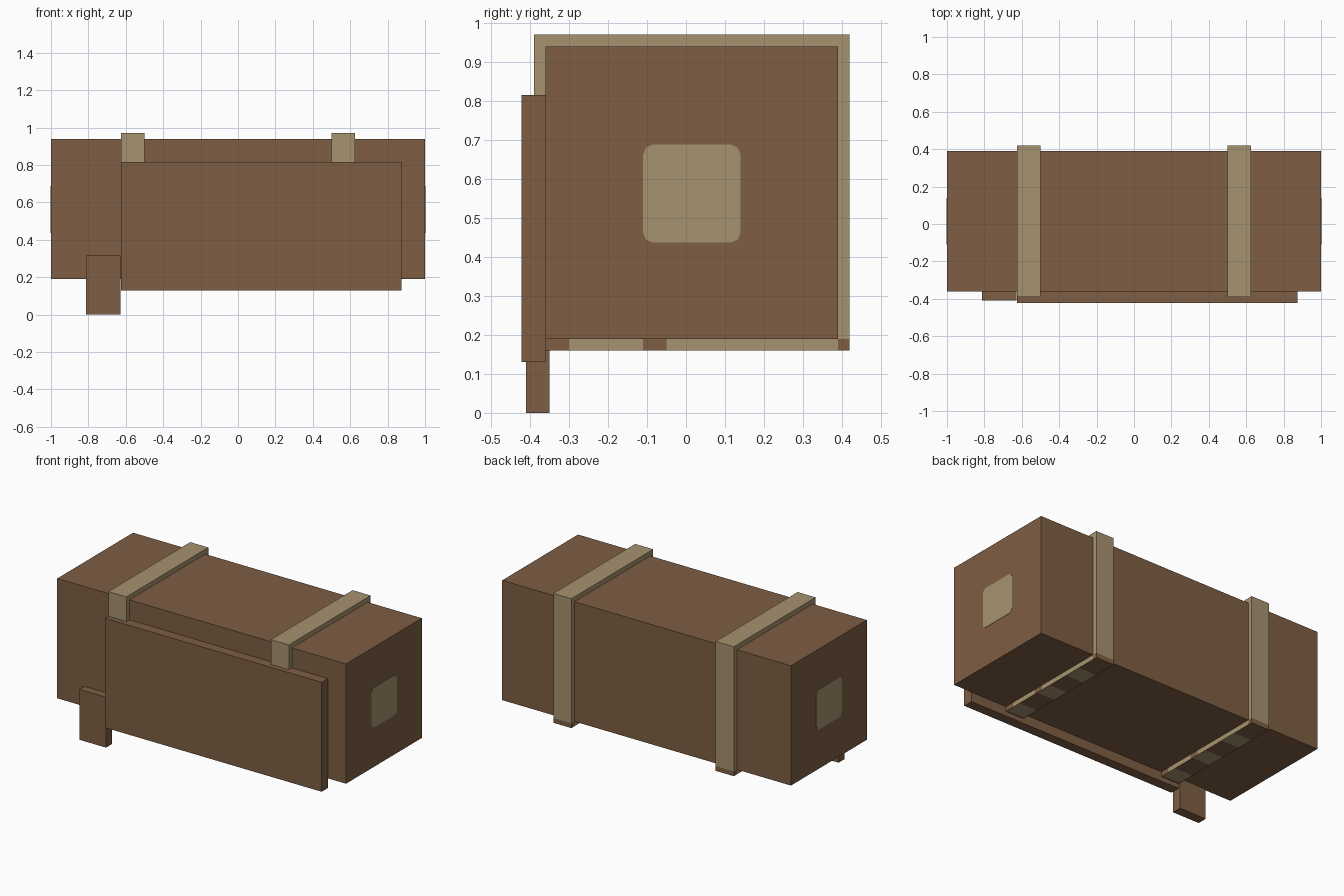
import bpy
import bmesh
from mathutils import Vector

cube = bpy.data.objects.get("Cube")
if cube:
    bpy.data.objects.remove(cube, do_unlink=True)


def make_material(name, colour):
    mat = bpy.data.materials.new(name)
    mat.use_nodes = True
    mat.diffuse_color = (*colour, 1)
    node = next(n for n in mat.node_tree.nodes if n.type == 'BSDF_PRINCIPLED')
    node.inputs["Base Color"].default_value = (*colour, 1)
    return mat


brown = make_material("brown wood", (0.209, 0.112, 0.058))
tan = make_material("tan strap", (0.381, 0.287, 0.162))


def box(name, low, high, *mats, edit=None):
    """Box between two corners, with an optional edit of its mesh."""
    low, high = Vector(low), Vector(high)
    bm = bmesh.new()
    bmesh.ops.create_cube(bm, size=1)
    for v in bm.verts:
        v.co = (low + high) / 2 + v.co * (high - low)
    if edit:
        edit(bm)
    mesh = bpy.data.meshes.new(name)
    bm.to_mesh(mesh)
    bm.free()
    for mat in mats:
        mesh.materials.append(mat)
    obj = bpy.data.objects.new(name, mesh)
    bpy.context.collection.objects.link(obj)
    return obj


def round_corners(bm):
    edges = [e for e in bm.edges
             if abs((e.verts[0].co - e.verts[1].co).normalized().x) > 0.9]
    bmesh.ops.bevel(bm, geom=edges, offset=0.025, segments=2,
                    profile=0.5, affect='EDGES')


# Bands of tan along y on the sides and underside of the lower strap
side_bands = [(-0.30, -0.11), (-0.05, 0.39)]
under_bands = [(-0.35, -0.24), (-0.09, 0.02), (0.16, 0.27)]


def paint_bands(bm):
    for band in side_bands + under_bands:
        for y in band:
            geom = bm.verts[:] + bm.edges[:] + bm.faces[:]
            bmesh.ops.bisect_plane(bm, geom=geom, plane_co=(0, y, 0),
                                   plane_no=(0, 1, 0))
    bm.normal_update()
    for f in bm.faces:
        y = f.calc_center_median().y
        bands = (side_bands if abs(f.normal.x) > 0.5
                 else under_bands if f.normal.z < -0.5 else [])
        f.material_index = int(any(a < y < b for a, b in bands))


# Crate body, leaning front board and short foot board
box("crate_body", (-1, -0.36, 0.19), (1, 0.39, 0.94), brown)
box("front_board", (-0.625, -0.422, 0.13), (0.875, -0.36, 0.815), brown)
box("foot_board", (-0.812, -0.41, 0), (-0.627, -0.35, 0.315), brown)

# Straps wrapped around the crate
for side, x in (("right", -0.625), ("left", 0.5)):
    x2 = x + 0.125
    box(side + "_strap_top", (x, -0.39, 0.94), (x2, 0.42, 0.97), tan)
    box(side + "_strap_front", (x, -0.39, 0.19), (x2, -0.36, 0.94), tan)
    box(side + "_strap_back", (x, 0.39, 0.19), (x2, 0.42, 0.94), tan)
    box(side + "_strap_bottom", (x, -0.39, 0.16), (x2, 0.42, 0.19),
        brown, tan, edit=paint_bands)

# Rounded square patch on each end
for side, x in (("right", -1), ("left", 1)):
    box(side + "_end_patch", (x - 0.002, -0.11, 0.437),
        (x + 0.002, 0.14, 0.688), tan, edit=round_corners)
